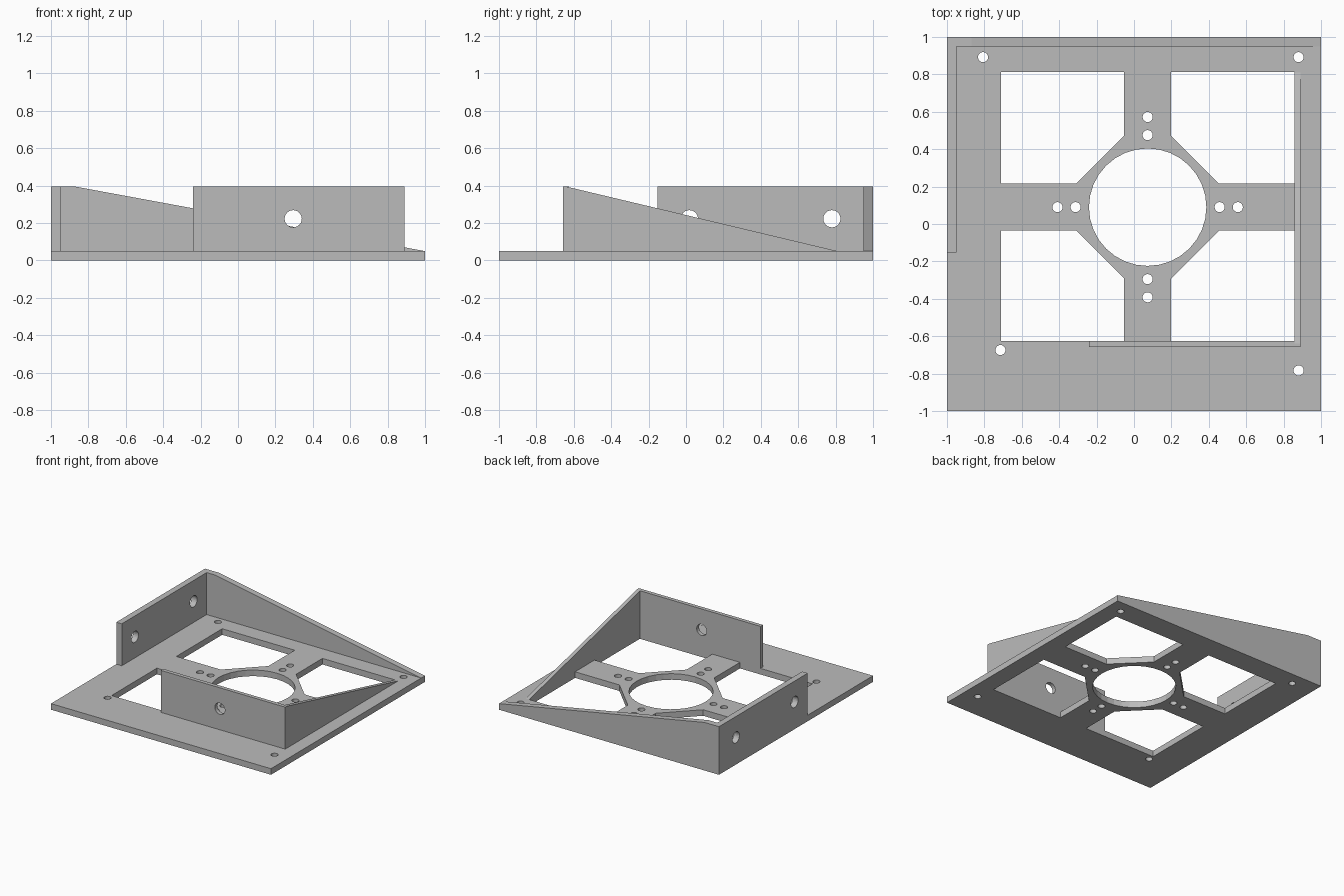
import bpy, bmesh
from math import cos, sin, pi, radians
from mathutils import Matrix

cube = bpy.data.objects.get("Cube")
if cube:
    bpy.data.objects.remove(cube, do_unlink=True)

grey = bpy.data.materials.new("plain grey")
grey.use_nodes = True
colour = (0.5, 0.5, 0.5, 1)
grey.diffuse_color = colour
grey.node_tree.nodes["Principled BSDF"].inputs["Base Color"].default_value = colour


def circle(cx, cy, r, n=24):
    return [(cx + r * cos(2 * pi * i / n), cy + r * sin(2 * pi * i / n)) for i in range(n)]


def sheet(name, outline, holes, thickness, matrix):
    """Flat sheet with holes: a filled, extruded 2D curve turned into a mesh."""
    curve = bpy.data.curves.new(name + "_profile", "CURVE")
    curve.dimensions = "2D"
    curve.fill_mode = "BOTH"
    curve.extrude = thickness / 2
    for loop in [outline] + holes:
        spline = curve.splines.new("POLY")
        spline.points.add(len(loop) - 1)
        for point, (u, v) in zip(spline.points, loop):
            point.co = (u, v, 0, 1)
        spline.use_cyclic_u = True
    helper = bpy.data.objects.new(name + "_profile", curve)
    bpy.context.collection.objects.link(helper)
    graph = bpy.context.evaluated_depsgraph_get()
    mesh = bpy.data.meshes.new_from_object(helper.evaluated_get(graph))
    bpy.data.objects.remove(helper, do_unlink=True)
    bpy.data.curves.remove(curve)

    bm = bmesh.new()
    bm.from_mesh(mesh)
    bmesh.ops.remove_doubles(bm, verts=bm.verts, dist=1e-5)
    bmesh.ops.transform(bm, matrix=matrix, verts=bm.verts)
    bmesh.ops.recalc_face_normals(bm, faces=bm.faces)
    for face in bm.faces:
        face.smooth = False
    bm.to_mesh(mesh)
    bm.free()
    mesh.materials.clear()
    mesh.materials.append(grey)
    obj = bpy.data.objects.new(name, mesh)
    bpy.context.collection.objects.link(obj)
    return obj


def facing_y(y):
    # profile (u, v) becomes (x, z)
    return Matrix.Translation((0, y, 0)) @ Matrix.Rotation(radians(90), 4, "X")


def facing_x(x):
    # profile (u, v) becomes (y, z)
    turn = Matrix(((0, 0, 1, 0), (1, 0, 0, 0), (0, 1, 0, 0), (0, 0, 0, 1)))
    return Matrix.Translation((x, 0, 0)) @ turn


base, top, bolt_z = 0.05, 0.395, 0.223
cx, cy = 0.073, 0.09
arm, hub = 0.126, 0.381

# Base plate: four windows leave a cross with a chamfered hub
holes = [circle(cx, cy, 0.314, 32)]
for sx, edge_x in ((-1, -0.712), (1, 0.857)):
    for sy, edge_y in ((-1, -0.625), (1, 0.812)):
        ax, ay = cx + sx * arm, cy + sy * arm
        holes.append([(ax, edge_y), (edge_x, edge_y), (edge_x, ay),
                      (cx + sx * hub, ay), (ax, cy + sy * hub)])

# Screw holes along the cross arms and at the corners
for d in (0.385, 0.482):
    for dx, dy in ((1, 0), (-1, 0), (0, 1), (0, -1)):
        holes.append(circle(cx + d * dx, cy + d * dy, 0.027))
for x, y in ((-0.807, 0.892), (0.88, 0.892), (0.88, -0.783), (-0.714, -0.674)):
    holes.append(circle(x, y, 0.027))
sheet("base_plate", [(-1, -1), (1, -1), (1, 1), (-1, 1)], holes, base,
      Matrix.Translation((0, 0, base / 2)))

# Outer corner: drilled side wall and sloping back wall
sheet("right_side_wall", [(-0.152, base), (1, base), (1, top), (-0.152, top)],
      [circle(0.018, bolt_z, 0.046), circle(0.78, bolt_z, 0.046)], 0.05, facing_x(-0.975))
sheet("back_wall", [(-0.95, base), (1, base), (-0.87, top), (-0.95, top)],
      [], 0.05, facing_y(0.975))

# Inner corner: drilled front wall and sloping side wall
sheet("front_wall", [(-0.24, base), (0.857, base), (0.857, top), (-0.24, top)],
      [circle(0.295, bolt_z, 0.046)], 0.032, facing_y(-0.641))
sheet("left_side_wall", [(-0.657, base), (0.81, base), (-0.64, top), (-0.657, top)],
      [], 0.032, facing_x(0.873))
